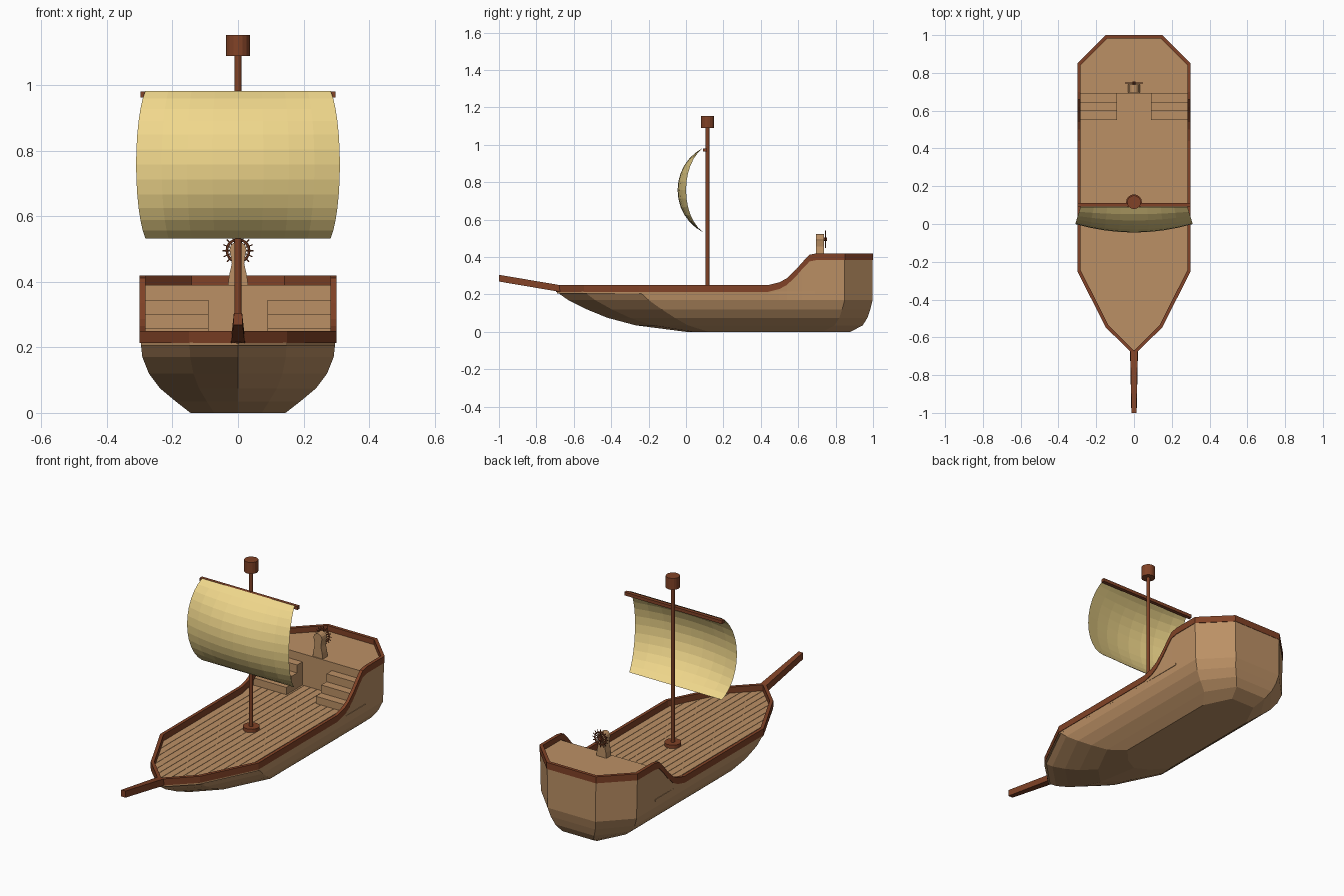
import bpy, math
from mathutils import Vector

if "Cube" in bpy.data.objects:
    bpy.data.objects.remove(bpy.data.objects["Cube"])


def material(name, color):
    m = bpy.data.materials.new(name)
    m.diffuse_color = (*color, 1)
    m.use_nodes = True
    m.node_tree.nodes["Principled BSDF"].inputs["Base Color"].default_value = m.diffuse_color
    return m


WOOD = material("light_wood", (0.50, 0.28, 0.13))
TRIM = material("dark_wood", (0.22, 0.055, 0.02))
CLOTH = material("sailcloth", (0.87, 0.68, 0.26))


def mesh(name, verts, faces, mat):
    me = bpy.data.meshes.new(name)
    me.from_pydata([tuple(v) for v in verts], [], faces)
    me.materials.append(mat)
    ob = bpy.data.objects.new(name, me)
    bpy.context.collection.objects.link(ob)
    return ob


def loft(name, rings, mat, caps=True, closed=False):
    n = len(rings[0])
    verts = [p for r in rings for p in r]
    steps = len(rings) if closed else len(rings) - 1
    faces = []
    for k in range(steps):
        a, b = k * n, (k + 1) % len(rings) * n
        faces += [(a + i, a + (i + 1) % n, b + (i + 1) % n, b + i) for i in range(n)]
    if caps:
        faces += [tuple(range(n))[::-1], tuple(range(len(verts) - n, len(verts)))]
    return mesh(name, verts, faces, mat)


def prism(name, outline, z0, z1, mat):
    return loft(name, [[(x, y, z) for x, y in outline] for z in (z0, z1)], mat)


def box(name, x0, x1, y0, y1, z0, z1, mat):
    return prism(name, [(x0, y0), (x1, y0), (x1, y1), (x0, y1)], z0, z1, mat)


def cylinder(name, r, z0, z1, n, mat, y=0.115):
    ring = [(r * math.cos(2 * math.pi * i / n), y + r * math.sin(2 * math.pi * i / n)) for i in range(n)]
    return prism(name, ring, z0, z1, mat)


# Stations where the gunwale climbs to the stern deck: (y, top z)
RAMP = [(0.44, 0.25), (0.50, 0.265), (0.54, 0.287), (0.59, 0.335),
        (0.62, 0.37), (0.66, 0.412), (0.70, 0.42)]


def rail_z(y):
    if y <= RAMP[0][0]:
        return 0.25
    for (a, za), (b, zb) in zip(RAMP, RAMP[1:]):
        if y <= b:
            return za + (zb - za) * (y - a) / (b - a)
    return 0.42


# Plan outline from half width, bow tip, start of straight side, stern
def plan(w, bow, mid, stern):
    half = [(w / 2, bow + (mid - bow) / 3), (w, mid)]
    half += [(w, y) for y, _ in RAMP] + [(w, stern - 0.15), (w / 2, stern)]
    return [(0, bow)] + half + [(-x, y) for x, y in reversed(half)]


def inset(ring, d):
    out = []
    for i, p in enumerate(ring):
        a, b, c = Vector(ring[i - 1]), Vector(p), Vector(ring[(i + 1) % len(ring)])
        e, f = (b - a).normalized(), (c - b).normalized()
        n1, n2 = Vector((-e.y, e.x)), Vector((-f.y, f.x))
        q = b + (n1 + n2) / (1 + n1.dot(n2)) * d
        out.append((q.x, q.y))
    return out


# Hull: stacked outlines from keel to gunwale
levels = [(0, 0.145, 0.00, 0.12, 0.88), (0.035, 0.19, -0.27, 0.01, 0.945),
          (0.075, 0.238, -0.42, -0.06, 0.97), (0.12, 0.272, -0.53, -0.13, 0.985),
          (0.17, 0.292, -0.63, -0.20, 0.998)]
rings = [[(x, y, z) for x, y in plan(w, b, m, s)] for z, w, b, m, s in levels]
outer = plan(0.30, -0.695, -0.25, 1.0)
rings.append([(x * 0.99, y * 0.998, rail_z(y) - 0.035) for x, y in outer])
hull = loft("hull", rings, WOOD, caps=False)
n = len(outer)
mesh("hull_bottom", rings[0], [tuple(range(n))[::-1]], WOOD)

# Gunwale rail
inner = inset(outer, 0.018)
heights = [rail_z(y) for _, y in outer]


def rail_ring(plan_pts, drop):
    return [(x, y, h - drop) for (x, y), h in zip(plan_pts, heights)]


loft("gunwale", [rail_ring(outer, 0.036), rail_ring(outer, 0), rail_ring(inner, 0),
                 rail_ring(inner, 0.036)], TRIM, caps=False, closed=True)

# Main deck with thin planks
deck = [(0, -0.69), (0.147, -0.55), (0.296, -0.25), (0.296, 0.69),
        (-0.296, 0.69), (-0.296, -0.25), (-0.147, -0.55)]
prism("main_deck", deck, 0.205, 0.215, WOOD)


def bow_y(x):
    x = abs(x)
    return -0.67 + x * 0.933 if x < 0.14 else -0.54 + (x - 0.14) * 2


for i in range(-7, 7):
    x0, x1 = i * 0.04 + 0.001, (i + 1) * 0.04 - 0.001
    prism("deck_plank", [(x0, bow_y(x0)), (x1, bow_y(x1)), (x1, 0.69), (x0, 0.69)], 0.214, 0.217, WOOD)

# Raised stern deck and its steps
prism("stern_deck", [(-0.292, 0.69), (0.292, 0.69), (0.292, 0.847), (0.146, 0.992),
                     (-0.146, 0.992), (-0.292, 0.847)], 0.21, 0.39, WOOD)
for side in (-1, 1):
    xa, xb = sorted((side * 0.09, side * 0.292))
    for k in range(3):
        box("stern_step", xa, xb, 0.55 + k * 0.047, 0.69, 0.21, 0.257 + k * 0.044, WOOD)

# Bowsprit
loft("bowsprit", [[(-w, y, z), (w, y, z), (w * 0.9, y, z + 0.036), (-w * 0.9, y, z + 0.036)]
                  for w, y, z in ((0.021, -0.67, 0.213), (0.014, -1.0, 0.269))], TRIM)

# Mast, foot and lookout barrel
cylinder("mast", 0.01, 0.21, 1.10, 12, TRIM)
cylinder("mast_foot", 0.042, 0.21, 0.236, 16, TRIM)
cylinder("lookout", 0.036, 1.09, 1.153, 16, TRIM)

# Yard and billowing sail
box("yard", -0.298, 0.298, 0.092, 0.112, 0.963, 0.981, TRIM)
ROWS, COLS, ARC = 12, 8, math.radians(64)
verts, faces = [], []
for r in range(ROWS + 1):
    t = -ARC + 2 * ARC * r / ROWS
    bulge = (math.cos(t) - math.cos(ARC)) / (1 - math.cos(ARC))
    for c in range(COLS + 1):
        u = 2 * c / COLS - 1
        verts.append((u * (0.283 + 0.028 * bulge),
                      0.09 - bulge * (0.09 + 0.045 * (1 - u * u)),
                      0.758 + 0.225 * math.sin(t) / math.sin(ARC)))
for r in range(ROWS):
    for c in range(COLS):
        a = r * (COLS + 1) + c
        faces.append((a, a + 1, a + COLS + 2, a + COLS + 1))
mesh("sail", verts, faces, CLOTH)

# Helm pedestal: rounded profile extruded in depth
right = [(0.031, 0.388), (0.027, 0.42), (0.019, 0.455)]
right += [(0.026 * math.cos(a), 0.497 + 0.026 * math.sin(a)) for a in (-0.5, 0, 0.5, 1.0)]
profile = right + [(0, 0.523)] + [(-x, z) for x, z in reversed(right)]
loft("helm_pedestal", [[(x, y, z) for x, z in profile] for y in (0.695, 0.738)], WOOD)

# Steering wheel: rim, axle and spokes
HELM = (0, 0.746, 0.495)
bpy.ops.mesh.primitive_torus_add(location=HELM, rotation=(math.pi / 2, 0, 0), major_radius=0.034,
                                 minor_radius=0.004, major_segments=20, minor_segments=6)
parts = [bpy.context.object]
bpy.ops.mesh.primitive_cylinder_add(vertices=10, radius=0.009, depth=0.018,
                                    location=HELM, rotation=(math.pi / 2, 0, 0))
parts.append(bpy.context.object)
for i in range(8):
    bpy.ops.mesh.primitive_cylinder_add(vertices=6, radius=0.002, depth=0.096,
                                        location=HELM, rotation=(0, i * math.pi / 8, 0))
    parts.append(bpy.context.object)
for ob, name in zip(parts, ["wheel_rim", "wheel_hub"] + ["wheel_spoke"] * 8):
    ob.name = name
    ob.data.materials.append(TRIM)
